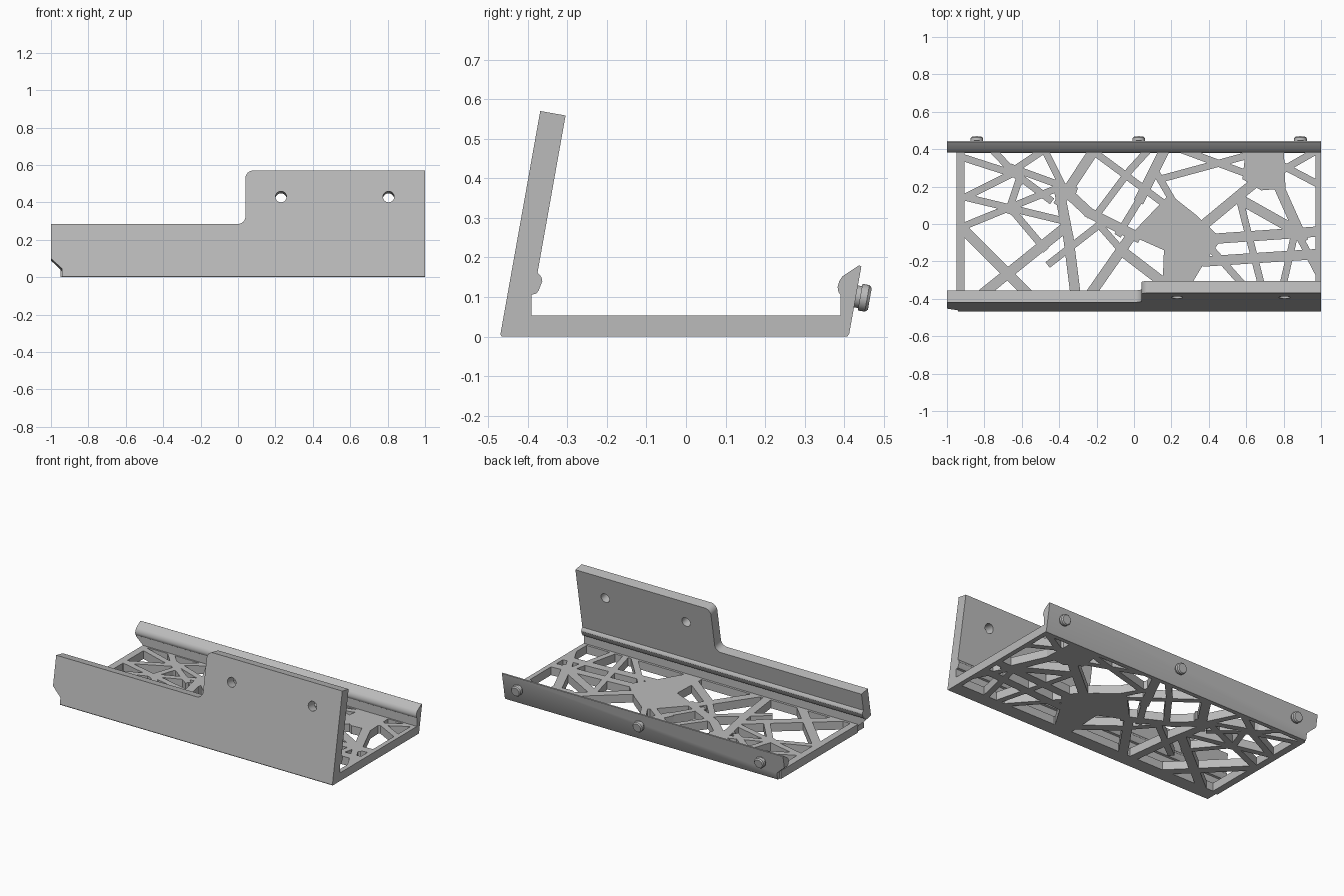
import bpy, bmesh, math
from mathutils import Vector, Matrix

cube = bpy.data.objects.get("Cube")
if cube:
    bpy.data.objects.remove(cube, do_unlink=True)

SLOPE = 0.178                                   # lean of the tall wall
NORMAL = Vector((0, 1, -SLOPE)).normalized()    # direction through the wall

grey = bpy.data.materials.new("matte grey")
grey.use_nodes = True
grey.diffuse_color = (0.5, 0.5, 0.5, 1)
grey.node_tree.nodes["Principled BSDF"].inputs["Base Color"].default_value = (0.5, 0.5, 0.5, 1)


def add_object(name, bm):
    bmesh.ops.recalc_face_normals(bm, faces=bm.faces)
    mesh = bpy.data.meshes.new(name)
    bm.to_mesh(mesh)
    bm.free()
    mesh.materials.append(grey)
    obj = bpy.data.objects.new(name, mesh)
    bpy.context.collection.objects.link(obj)
    return obj


def add_prism(bm, points, sweep):
    """Close a loop of points and sweep it along a vector."""
    base = bm.faces.new([bm.verts.new(p) for p in points])
    new = bmesh.ops.extrude_face_region(bm, geom=[base], use_keep_orig=True)["geom"]
    moved = [v for v in new if isinstance(v, bmesh.types.BMVert)]
    bmesh.ops.translate(bm, verts=moved, vec=sweep)


def prism(name, points, sweep):
    bm = bmesh.new()
    add_prism(bm, points, sweep)
    return add_object(name, bm)


def add_rod(bm, centre, radius, tip_radius, depth):
    """Round rod whose axis runs through the leaning wall."""
    turn = Vector((0, 0, 1)).rotation_difference(NORMAL).to_matrix().to_4x4()
    bmesh.ops.create_cone(bm, cap_ends=True, segments=32, radius1=radius, radius2=tip_radius,
                          depth=depth, matrix=Matrix.Translation(centre) @ turn)


def cut(obj, tool, operation):
    """Apply a boolean and throw the tool away."""
    mod = obj.modifiers.new("cut", "BOOLEAN")
    mod.object, mod.operation, mod.solver = tool, operation, "EXACT"
    mod.use_self = True
    bpy.context.view_layer.update()
    graph = bpy.context.evaluated_depsgraph_get()
    result = bpy.data.meshes.new_from_object(obj.evaluated_get(graph))
    obj.modifiers.clear()
    obj.data = result
    bpy.data.objects.remove(tool, do_unlink=True)


def arc(cx, cz, radius, start, end, steps=8):
    angles = [math.radians(start + (end - start) * i / steps) for i in range(steps + 1)]
    return [(cx + radius * math.cos(a), cz + radius * math.sin(a)) for a in angles]


# Leaning front wall: cross-section with a small inner ridge, swept along x
wall_section = [(-0.465, 0), (-0.39, 0), (-0.39, 0.106), (-0.378, 0.109), (-0.372, 0.117),
                (-0.363, 0.14), (-0.365, 0.15), (-0.375, 0.162), (-0.279, 0.7),
                (-0.345, 0.7), (-0.469, 0.005)]
front_wall = prism("front_wall", [(-1.1, y, z) for y, z in wall_section], (2.2, 0, 0))

# Stepped outline with rounded corners and a notched lower corner
notch = [(-1, 0.1), (-0.94, 0.045)]
outline = [(-0.94, -0.2), (1, -0.2), (1, 0.57)]
outline += arc(0.08, 0.53, 0.04, 90, 180) + arc(0, 0.325, 0.04, 0, -90)
outline += [(-1, 0.285)] + notch
outer_y = -0.6
sheared = [(x, outer_y, z + SLOPE * (-0.47 + SLOPE * z - outer_y)) for x, z in outline]
cut(front_wall, prism("wall_outline", sheared, (0, 0.5, -0.5 * SLOPE)), "INTERSECT")

# Two screw holes through the tall half
bm = bmesh.new()
for x in (0.23, 0.805):
    add_rod(bm, (x, -0.365, 0.425), 0.03, 0.03, 0.3)
cut(front_wall, add_object("hole_cutter", bm), "DIFFERENCE")

# Rear lip with a hooked top
lip_section = [(0.39, 0), (0.407, 0), (0.412, 0.006), (0.443, 0.177), (0.437, 0.18),
               (0.395, 0.152), (0.387, 0.14), (0.383, 0.125), (0.385, 0.113), (0.39, 0.106)]
rear_lip = prism("rear_lip", [(-1.1, y, z) for y, z in lip_section], (2.2, 0, 0))
lip_outline = [(-0.94, -0.1), (1, -0.1), (1, 0.3), (-1, 0.3)] + notch
cut(rear_lip, prism("lip_outline", [(x, 0.3, z) for x, z in lip_outline], (0, 0.3, 0)), "INTERSECT")

# Pegs on the back of the lip: neck, head and chamfered rim
for label, x in (("right", -0.84), ("middle", 0.025), ("left", 0.89)):
    bm = bmesh.new()
    base = Vector((x, 0.427, 0.102))
    for offset, r1, r2, depth in ((0.004, 0.028, 0.028, 0.02), (0.022, 0.034, 0.034, 0.018),
                                  (0.0345, 0.034, 0.028, 0.007)):
        add_rod(bm, base + NORMAL * offset, r1, r2, depth)
    add_object("peg_" + label, bm)

# Floor lattice: struts given by their two ends in hundredths
thin = [(-93, 36, -65, 27), (-65, 27, -93, 13), (-65, 30, -32, 18), (-76, 40, -60, 23),
        (-64, 29, -46, 41), (-61, 25, -67, 7), (-61, 25, -45, 13), (-93, 15, -39, 2),
        (-93, -2, -39, 20), (-64, 6, -48, -13), (-48, 40, -37, 18), (-22, 39, 20, 8),
        (-20, 5, -2, 29), (-2, 29, 9, 41), (3, 13, -8, -5), (11, 29, 25, 5),
        (22, 41, 68, 24), (14, 24, 62, 37), (-18, 0, -45, -21), (-19, 0, -5, -16),
        (78, 28, 99, 40), (78, 32, 99, 21), (57, 11, 70, -40), (41, -13, 65, -40),
        (89, -8, 99, -27), (86, -5, 78, -40)]
thick = [(-93, -1, -55, -39), (-37, -2, -83, -39), (-40, 18, -35, -8), (-35, -8, -31, -40),
         (-21, 40, -40, 11), (-38, 19, -24, 6), (-24, 6, 2, -7), (17, 41, 3, 13),
         (-2, -7, -25, -40), (-7, -14, 27, -40), (33, -4, 68, 25), (77, 21, 90, -8),
         (41, -8, 99, -4), (57, 13, 89, -5), (38, -20, 99, -16)]
hubs = [[(19, 16), (33, 5), (47, -8), (38, -20), (26, -40), (15, -40), (16, -14), (-2, -6)],
        [(60, 42), (80, 42), (81, 19), (68, 18), (58, 24)]]

shapes = [[Vector(p) / 100 for p in hub] for hub in hubs]
for struts, width in ((thin, 0.038), (thick, 0.055)):
    for x1, y1, x2, y2 in struts:
        a, b = Vector((x1, y1)) / 100, Vector((x2, y2)) / 100
        along = (b - a).normalized() * 0.015
        side = along.orthogonal().normalized() * width / 2
        shapes.append([a - along - side, b + along - side, b + along + side, a - along + side])

# Rails along both ends, both long sides
for x1, x2, y1, y2 in ((-1.1, -0.905, -0.6, 0.6), (0.97, 1.1, -0.61, 0.61),
                       (-1.2, 1.2, -0.62, -0.375), (-1.21, 1.21, 0.38, 0.63)):
    shapes.append([Vector(p) for p in ((x1, y1), (x2, y1), (x2, y2), (x1, y2))])

bm = bmesh.new()
for i, shape in enumerate(shapes):
    low = -0.1 - i * 0.003                      # staggered ends keep the union clean
    add_prism(bm, [(p.x, p.y, low) for p in shape], (0, 0, 0.3 - 2 * low))
lattice = add_object("lattice_tool", bm)
corners = [(-0.95, -0.39), (1, -0.39), (1, 0.39), (-0.95, 0.39)]
floor = prism("lattice_floor", [(x, y, 0) for x, y in corners], (0, 0, 0.053))
cut(floor, lattice, "INTERSECT")

# Smooth the round surfaces, keep edges sharp
bpy.ops.object.select_all(action="DESELECT")
for obj in bpy.context.collection.objects:
    if obj.type == "MESH" and grey.name in obj.data.materials:
        obj.select_set(True)
        bpy.context.view_layer.objects.active = obj
bpy.ops.object.shade_smooth_by_angle()
